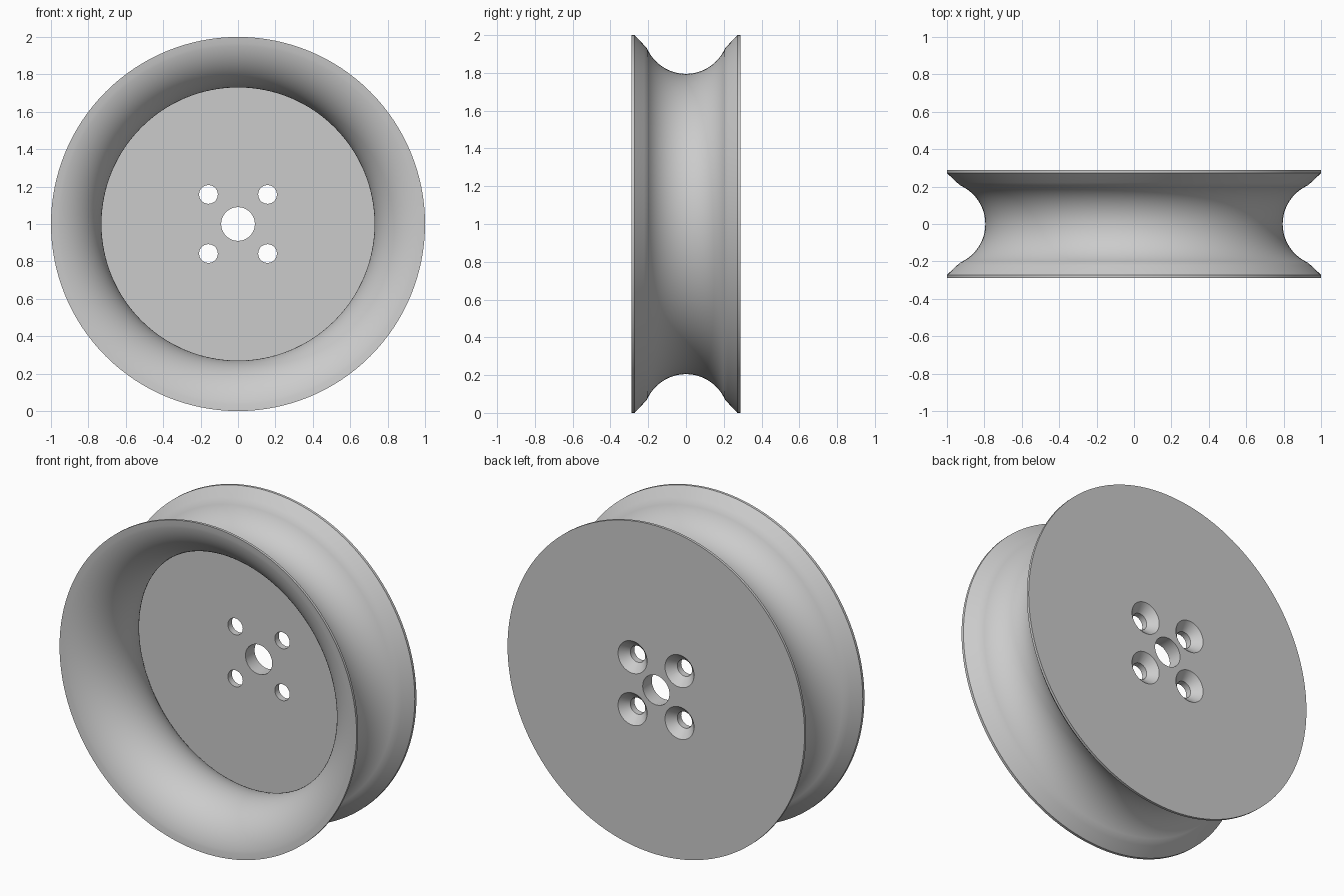
import bpy, bmesh, math
from mathutils import Matrix

cube = bpy.data.objects.get("Cube")
if cube:
    bpy.data.objects.remove(cube, do_unlink=True)

SEGMENTS = 128
HALF = 0.288        # half width of the wheel
ARC_CENTRE = 1.02   # radius at which groove and hollow arcs are centred
FLOOR = 0.20        # front face of the web

grey = bpy.data.materials.new("light grey")
grey.use_nodes = True
colour = (0.6, 0.6, 0.6, 1)
grey.diffuse_color = colour
grey.node_tree.nodes["Principled BSDF"].inputs["Base Color"].default_value = colour


def arc(radius, y0, y1, steps):
    """Points (r, y) on an arc bulging towards the axle."""
    a0, a1 = math.asin(y0 / radius), math.asin(y1 / radius)
    angles = [a0 + (a1 - a0) * i / steps for i in range(steps + 1)]
    return [(ARC_CENTRE - radius * math.cos(a), radius * math.sin(a)) for a in angles]


def revolve(name, profile, x=0, z=1, segments=SEGMENTS):
    """Solid turned about an axis along y, with flat end caps."""
    bm = bmesh.new()
    rings = []
    for r, y in profile:
        rings.append([bm.verts.new((x + r * math.cos(math.tau * i / segments), y,
                                    z + r * math.sin(math.tau * i / segments)))
                      for i in range(segments)])
    for a, b in zip(rings, rings[1:]):
        for i in range(segments):
            j = (i + 1) % segments
            bm.faces.new((a[i], a[j], b[j], b[i]))
    bm.faces.new(rings[0])
    bm.faces.new(rings[-1])
    bmesh.ops.recalc_face_normals(bm, faces=bm.faces)
    mesh = bpy.data.meshes.new(name)
    bm.to_mesh(mesh)
    bm.free()
    mesh.materials.append(grey)
    obj = bpy.data.objects.new(name, mesh)
    bpy.context.collection.objects.link(obj)
    return obj


# Wheel: hollow front, thin lip, grooved rim, flat back
hollow = arc(0.29, FLOOR, -0.285, 40)
front_lip = [(1, -HALF), (1, -0.272), (0.947, -0.222)]
groove = arc(0.225, -0.205, 0.205, 32)
back_lip = [(r, -y) for r, y in reversed(front_lip)]
wheel = revolve("pulley_wheel", hollow + front_lip + groove + back_lip)

# Axle bore and four countersunk bolt holes
cutters = [revolve("axle_bore_cutter", [(0.09, 0.1), (0.09, 0.4)], segments=64)]
for sx in (-1, 1):
    for sz in (-1, 1):
        cutters.append(revolve("bolt_hole_cutter",
                               [(0.05, 0.1), (0.05, HALF - 0.05),
                                (0.098, HALF), (0.098, 0.4)],
                               x=0.158 * sx, z=1 + 0.158 * sz, segments=48))

bpy.ops.object.select_all(action="DESELECT")
bpy.context.view_layer.objects.active = wheel
wheel.select_set(True)
for cutter in cutters:
    cutter.hide_render = True
    mod = wheel.modifiers.new("hole", "BOOLEAN")
    mod.operation = "DIFFERENCE"
    mod.solver = "EXACT"
    mod.object = cutter
    bpy.ops.object.modifier_apply(modifier=mod.name)
for cutter in cutters:
    bpy.data.objects.remove(cutter, do_unlink=True)

bpy.ops.object.shade_smooth_by_angle(angle=math.radians(30))
